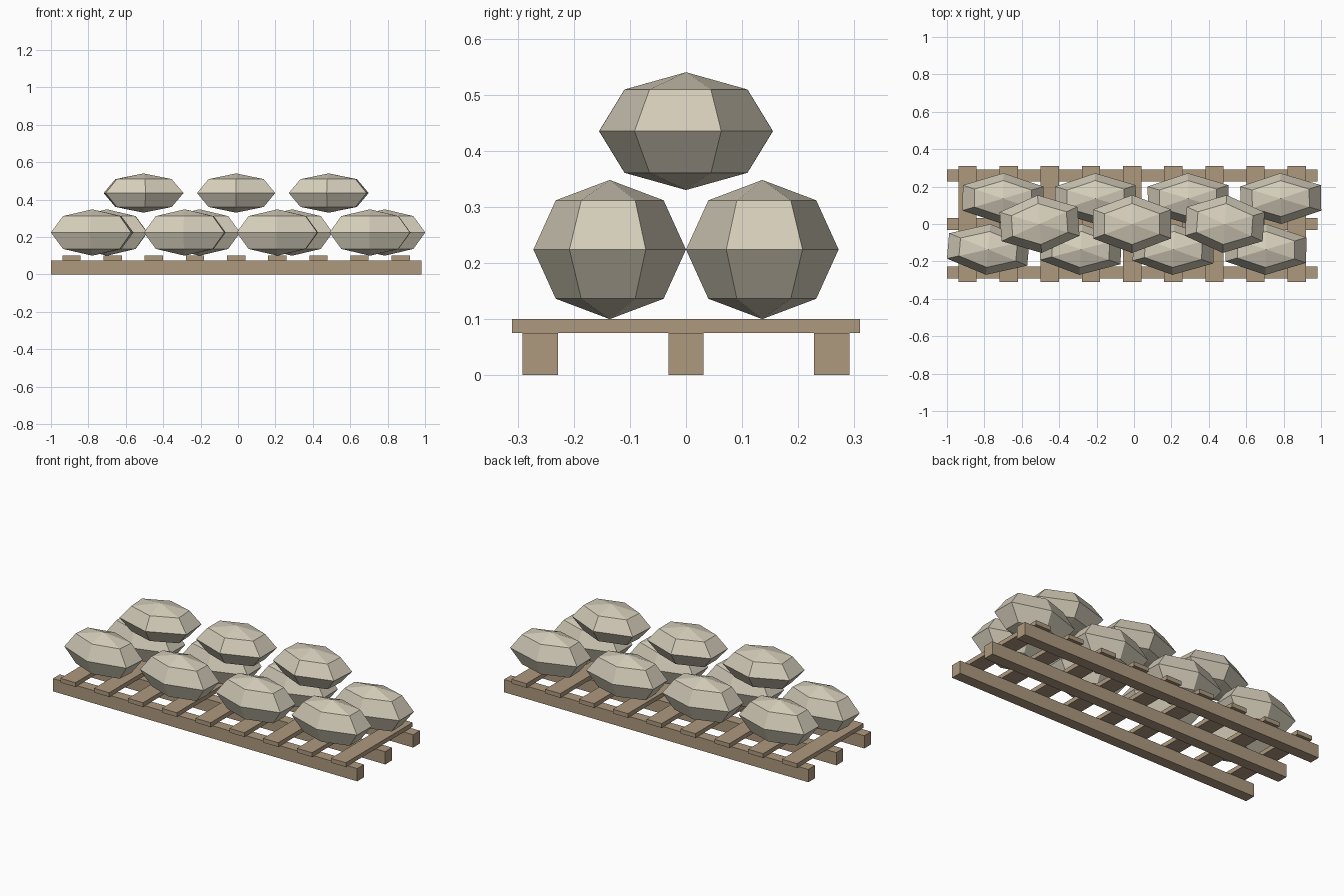
import bpy
from math import radians

if "Cube" in bpy.data.objects:
    bpy.data.objects.remove(bpy.data.objects["Cube"])


def material(name, rgb):
    m = bpy.data.materials.new(name)
    m.diffuse_color = (*rgb, 1)
    m.use_nodes = True
    m.node_tree.nodes["Principled BSDF"].inputs["Base Color"].default_value = m.diffuse_color
    return m


wood = material("wood", (0.42, 0.32, 0.21))
cloth = material("sackcloth", (0.66, 0.61, 0.49))


def finish(name, mat):
    ob = bpy.context.object
    ob.name = name
    ob.data.materials.append(mat)
    bpy.ops.object.transform_apply(location=False, rotation=True, scale=True)


def plank(name, loc, size):
    bpy.ops.mesh.primitive_cube_add(size=1, location=loc)
    bpy.context.object.scale = size
    finish(name, wood)


def sack(name, loc, radii, turn):
    # six-sided sphere with a corner pointing along y
    bpy.ops.mesh.primitive_uv_sphere_add(segments=6, ring_count=4, radius=1, location=loc)
    ob = bpy.context.object
    ob.rotation_euler.z = radians(30) if max(v.co.x for v in ob.data.vertices) > 0.9 else 0
    bpy.ops.object.transform_apply(location=False, rotation=True, scale=False)
    ob.scale = radii
    ob.rotation_euler.z = radians(turn)
    finish(name, cloth)


# pallet runners
for i, y in enumerate((-0.26, 0, 0.26)):
    plank(f"pallet_runner_{i + 1}", (-0.01, y, 0.0375), (1.98, 0.063, 0.075))

# pallet slats
for i in range(9):
    plank(f"pallet_slat_{i + 1}", (-0.01 + 0.22 * (i - 4), 0, 0.0875), (0.098, 0.62, 0.025))

# lower layer: two staggered rows of four sacks
rows = (("front", -0.136, -0.037, (-5, -3, -2, -1)),
        ("back", 0.136, 0.042, (-1, 1, 1, 1)))
for side, y, shift, turns in rows:
    for i, turn in enumerate(turns):
        sack(f"{side}_sack_{i + 1}", (shift + 0.495 * (i - 1.5), y, 0.224),
             (0.249, 0.136, 0.124), turn)

# upper layer of three sacks
for i, turn in enumerate((4, 0, -4)):
    sack(f"top_sack_{i + 1}", (-0.01 + 0.495 * (i - 1), 0, 0.435),
         (0.241, 0.155, 0.105), turn)
